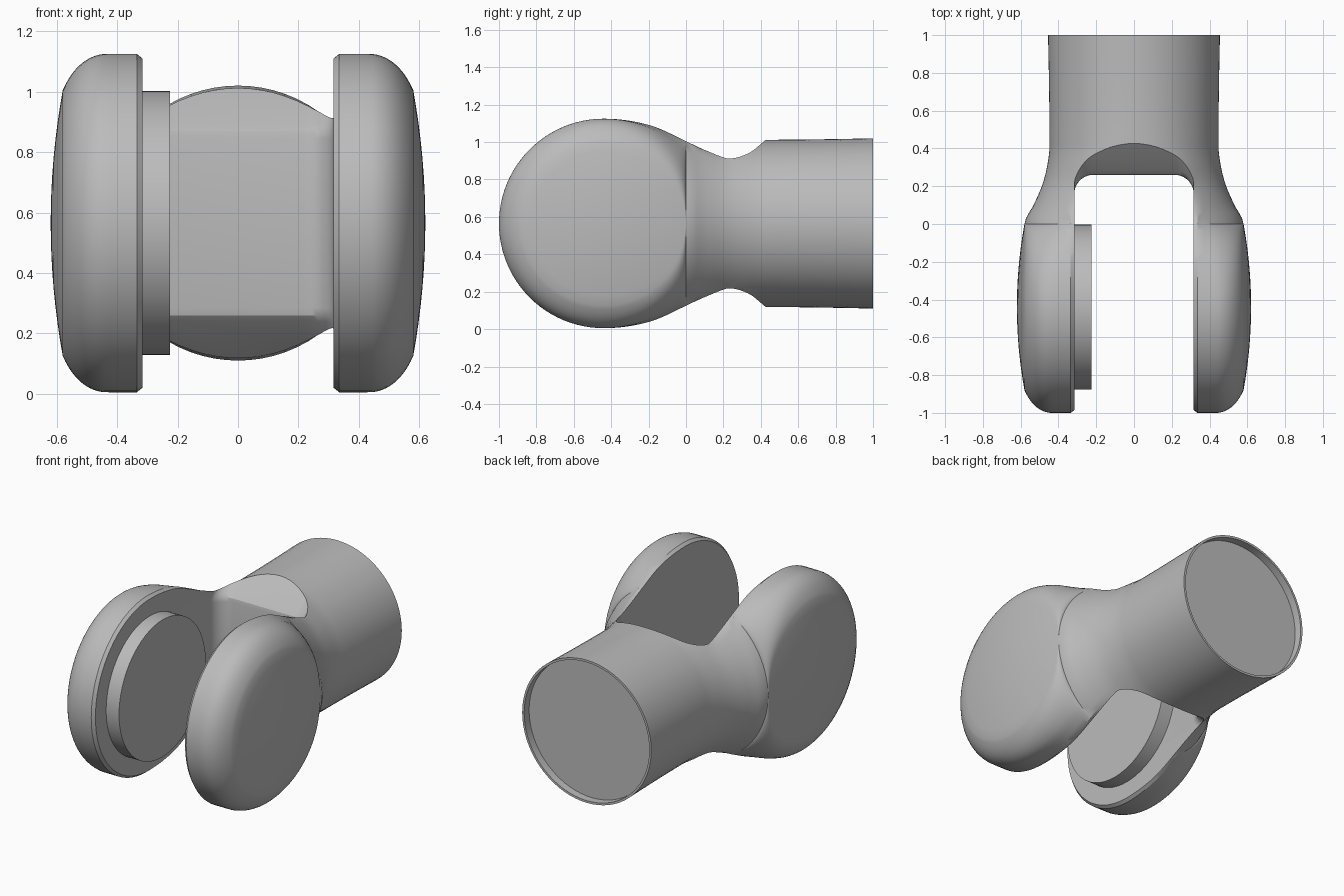
import bpy, bmesh, math
from mathutils import Vector

if "Cube" in bpy.data.objects:
    bpy.data.objects.remove(bpy.data.objects["Cube"])

CZ = 0.565          # height of the main axis
PIVOT = -0.44       # y of the cheek centres
DOME = 0.44         # radius of the domed outer face
XI = 0.335          # where the cheek's rim begins
SLOT = 0.316        # half width of the slot

metal = bpy.data.materials.new("plain grey")
metal.use_nodes = True
grey = (0.5, 0.5, 0.5, 1)
metal.diffuse_color = grey
metal.node_tree.nodes["Principled BSDF"].inputs["Base Color"].default_value = grey


def make(name, bm):
    bmesh.ops.recalc_face_normals(bm, faces=bm.faces)
    mesh = bpy.data.meshes.new(name)
    bm.to_mesh(mesh)
    bm.free()
    mesh.materials.append(metal)
    obj = bpy.data.objects.new(name, mesh)
    bpy.context.collection.objects.link(obj)
    return obj


def activate(obj):
    bpy.ops.object.select_all(action="DESELECT")
    obj.select_set(True)
    bpy.context.view_layer.objects.active = obj


def smoothstep(a, b, v):
    t = min(1, max(0, (v - a) / (b - a)))
    return t * t * (3 - 2 * t)


def curve(keys, v):
    """Smooth interpolation through (position, value) keys."""
    n = len(keys)
    if v <= keys[0][0]:
        return keys[0][1]
    if v >= keys[-1][0]:
        return keys[-1][1]

    def slope(i):
        a, b = keys[max(i - 1, 0)], keys[min(i + 1, n - 1)]
        return 0 if i in (0, n - 1) else (b[1] - a[1]) / (b[0] - a[0])
    i = max(k for k in range(n - 1) if keys[k][0] <= v)
    (x0, y0), (x1, y1) = keys[i], keys[i + 1]
    h = x1 - x0
    t = (v - x0) / h
    return (y0 * (1 + 2 * t) * (1 - t) ** 2 + slope(i) * h * t * (1 - t) ** 2
            + y1 * t * t * (3 - 2 * t) + slope(i + 1) * h * t * t * (t - 1))


HEIGHT = [(PIVOT, 0.56), (-0.2, 0.527), (0, 0.44), (0.1, 0.387),
          (0.2, 0.336), (0.28, 0.314), (0.42, 0.296)]
WIDTH = [(0, 0.58), (0.1, 0.532), (0.2, 0.488), (0.3, 0.461), (0.42, 0.447)]


def section(y, radius=None):
    """Upper quarter outline (x, z) from the top middle to the outer side."""
    R = radius or 0.447
    H = math.sqrt(R * R - XI * XI) if radius else curve(HEIGHT, y)
    W = R if radius else curve(WIDTH, y)
    zc = math.sqrt(max(0, DOME ** 2 - (y - PIVOT) ** 2)) if y < 0 else 0
    s = smoothstep(PIVOT, 0.1, y)
    s2 = smoothstep(0, 0.26, y)
    base = math.sqrt(R * R - XI * XI)
    pts = []
    for i in range(9):                       # middle strip
        x = 0.31 * i / 8
        pts.append((x, H + s2 * (math.sqrt(R * R - x * x) - base) - 0.02 * (1 - s)))
    top = math.acos(XI / R)
    for i in range(15):                      # rounded rim
        k = i / 14
        if k < 0.2:
            u0, v0 = 0.44 * k / 0.2, 1
        else:
            t = (k - 0.2) / 0.8
            u0 = 0.44 * (1 - t) ** 2 + 2 * 0.8 * t * (1 - t) + t * t
            v0 = (1 - t) ** 2 + 2 * 0.92 * t * (1 - t)
        a = top * (1 - k)
        u1 = (R * math.cos(a) - XI) / (R - XI)
        v1 = math.sin(a) / math.sin(top)
        u, v = u0 + (u1 - u0) * s, v0 + (v1 - v0) * s
        pts.append((XI + (W - XI) * u, zc + (H - zc) * v))
    for i in range(1, 9):                    # shallow dome
        z = zc * (1 - i / 8)
        r2 = z * z + (y - PIVOT) ** 2
        pts.append((0.62 - 0.04 * r2 / DOME ** 2 if y < 0 else W, z))
    return pts


def skin(bm, rows):
    for a, b in zip(rows, rows[1:]):
        for i in range(len(a) - 1):
            bm.faces.new((a[i], a[i + 1], b[i + 1], b[i]))


# Fork body: half of it lofted along y, the front half of the cheek spun
bm = bmesh.new()
rows = []
stations = [(PIVOT + DOME * math.sin(math.pi / 2 * i / 20), None) for i in range(20)]
stations += [(0.42 * i / 14, None) for i in range(15)]
stations += [(0.6, 0.448), (0.8, 0.451), (1, 0.455), (1, 0.441), (0.95, 0.441)]
for y, radius in stations:
    half = section(y, radius)
    ring = half + [(x, -z) for x, z in reversed(half[:-1])]
    rows.append([bm.verts.new((x, y, CZ + z)) for x, z in ring])
skin(bm, rows)
bm.faces.new(rows[-1])
spin = []
for j in range(49):
    a = math.pi / 2 + math.pi * j / 48
    spin.append([bm.verts.new((x, PIVOT + r * math.cos(a), CZ + r * math.sin(a)))
                 for x, r in section(PIVOT)])
skin(bm, spin)
bmesh.ops.remove_doubles(bm, verts=bm.verts, dist=0.0002)
body = make("fork_body", bm)
mirror = body.modifiers.new("Mirror", "MIRROR")
mirror.use_clip = True

# Slot cutter: flat back wall with flared ends and rounded corners
bm = bmesh.new()
loops = []
for z, back in [(-0.75, 0.77), (-0.45, 0.43), (-0.325, 0.283), (-0.305, 0.265),
                (-0.28, 0.26), (0.28, 0.26), (0.305, 0.265), (0.325, 0.283),
                (0.45, 0.43), (0.75, 0.77)]:
    r = 0.1
    side = [(SLOT, -1.3)]
    side += [(SLOT - r + r * math.cos(a), back - r + r * math.sin(a))
             for a in [math.pi / 2 * i / 10 for i in range(11)]]
    outline = side + [(-x, y) for x, y in reversed(side)]
    loop = [bm.verts.new((x, y, CZ + z)) for x, y in outline]
    loops.append(loop + loop[:1])
skin(bm, loops)
for loop in (loops[0], loops[-1]):
    bm.faces.new(loop[:-1])
cutter = make("slot_cutter", bm)
cutter.hide_render = True
cut = body.modifiers.new("Slot", "BOOLEAN")
cut.operation = "DIFFERENCE"
cut.solver = "EXACT"
cut.object = cutter
activate(body)
for name in ("Mirror", "Slot"):
    bpy.ops.object.modifier_apply(modifier=name)
bpy.data.objects.remove(cutter)
bpy.ops.object.shade_smooth_by_angle(angle=math.radians(28))

# Raised disc on the inside of one cheek
bpy.ops.mesh.primitive_cylinder_add(vertices=64, radius=0.437, depth=0.105,
                                    location=(-0.2775, PIVOT, CZ),
                                    rotation=(0, math.pi / 2, 0))
disc = bpy.context.object
disc.name = "inner_disc"
disc.data.materials.append(metal)
bpy.ops.object.shade_smooth_by_angle(angle=math.radians(30))
